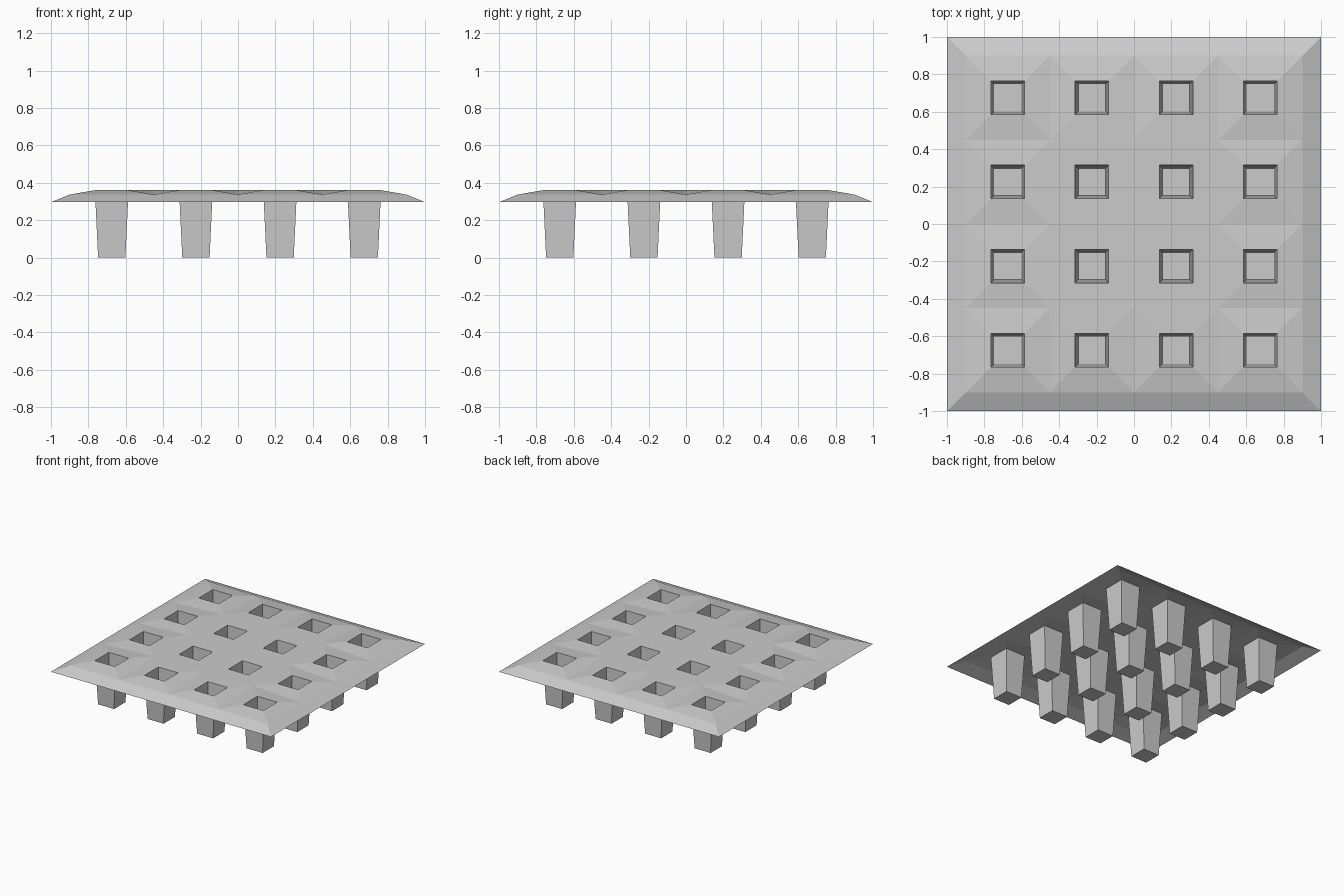
import bpy, bmesh
from mathutils import Vector

if "Cube" in bpy.data.objects:
    bpy.data.objects.remove(bpy.data.objects["Cube"])

TOP, RIM, EDGE = 0.36, 0.337, 0.296   # heights of deck, deck border, outer lip
bm = bmesh.new()

# Deck: 4 x 4 cells, each inset to a square pocket opening
bmesh.ops.create_grid(bm, x_segments=4, y_segments=4, size=0.9)
cells = bm.faces[:]
bmesh.ops.inset_individual(bm, faces=cells, thickness=0.135, depth=0, use_even_offset=True)
for v in bm.verts:
    v.co.z = RIM if v.is_boundary else TOP

# Pockets: openings pushed down to the ground, slightly tapered
for f in bmesh.ops.extrude_discrete_faces(bm, faces=cells)["faces"]:
    c = f.calc_center_median()
    for v in f.verts:
        d = (v.co - c) * (0.073 / 0.09)
        v.co = Vector((c.x + d.x, c.y + d.y, 0))

# Sloping outer lip
border = [e for e in bm.edges if e.is_boundary]
lip = bmesh.ops.extrude_edge_only(bm, edges=border)["geom"]
for v in lip:
    if isinstance(v, bmesh.types.BMVert):
        v.co.x *= 1 / 0.9
        v.co.y *= 1 / 0.9
        v.co.z = EDGE

bmesh.ops.recalc_face_normals(bm, faces=bm.faces[:])
# Keep the deck facing up
if max(bm.faces, key=lambda f: f.calc_center_median().z).normal.z < 0:
    bmesh.ops.reverse_faces(bm, faces=bm.faces[:])

mesh = bpy.data.meshes.new("pocket_tray")
bm.to_mesh(mesh)
bm.free()
tray = bpy.data.objects.new("pocket_tray", mesh)
bpy.context.collection.objects.link(tray)
